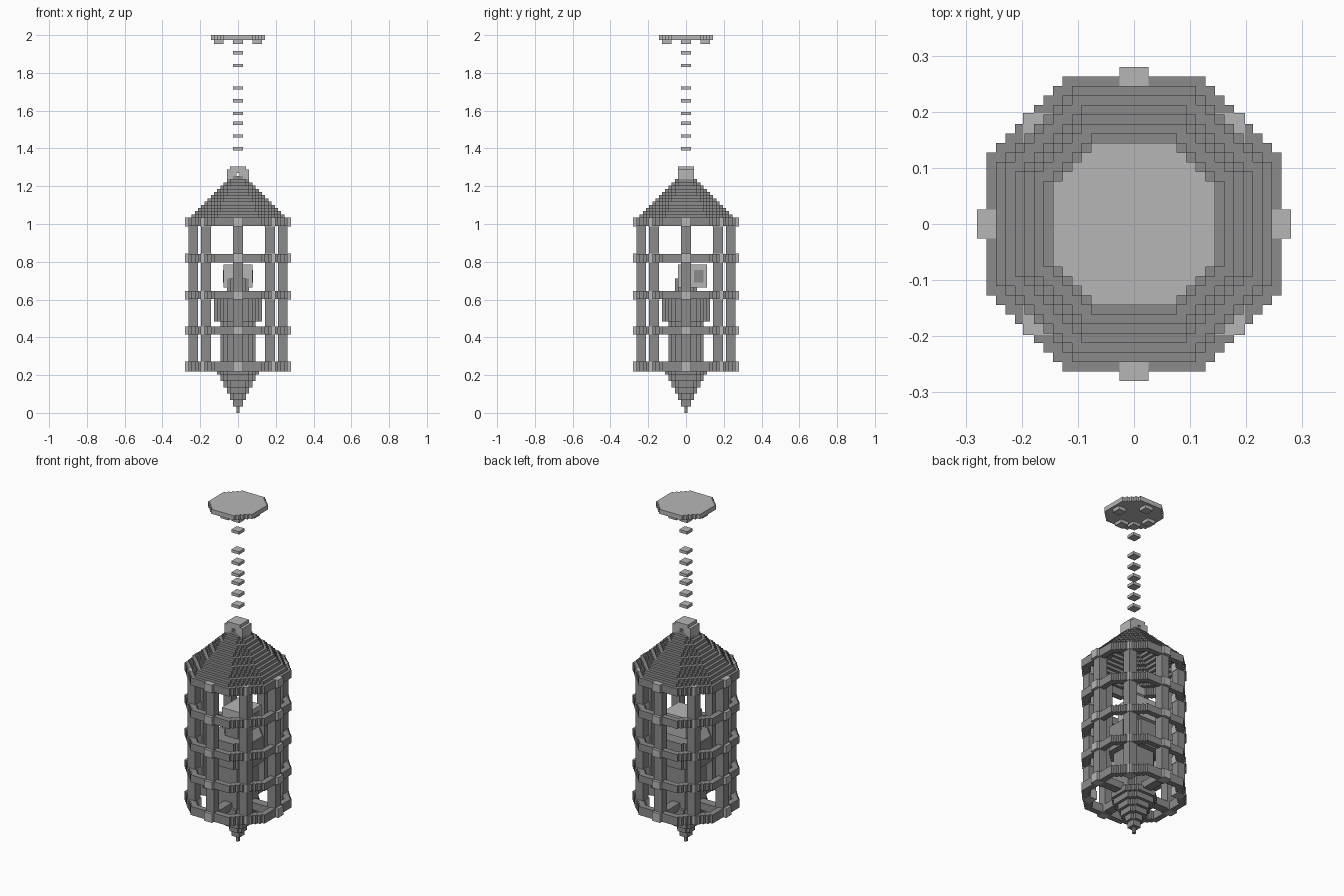
import bpy, bmesh, math
from mathutils import Matrix, Vector

cube = bpy.data.objects.get("Cube")
if cube:
    bpy.data.objects.remove(cube, do_unlink=True)

V = 2 / 118  # size of one block


def material(name, value):
    m = bpy.data.materials.new(name)
    m.use_nodes = True
    colour = (value, value, value, 1)
    m.diffuse_color = colour
    m.node_tree.nodes["Principled BSDF"].inputs["Base Color"].default_value = colour
    return m


IRON = material("dark iron grey", 0.26)
STEEL = material("light steel grey", 0.47)


def octagon(r):
    """Cells of a stepped octagon reaching r blocks from its centre."""
    limit = math.ceil(r * 1.414)
    span = range(-r, r + 1)
    return {(x, y) for x in span for y in span if abs(x) + abs(y) <= limit}


def band(r, thick):
    return octagon(r) - octagon(r - thick) if r > thick + 1 else octagon(r)


def finish(bm, name, mat):
    bmesh.ops.remove_doubles(bm, verts=bm.verts, dist=V / 100)
    bmesh.ops.scale(bm, vec=(V, V, V), verts=bm.verts)
    mesh = bpy.data.meshes.new(name)
    bm.to_mesh(mesh)
    bm.free()
    mesh.materials.append(mat)
    ob = bpy.data.objects.new(name, mesh)
    bpy.context.collection.objects.link(ob)
    return ob


def add_layer(bm, cells, z0, z1):
    """Extrude a set of cells, keeping only the exposed sides."""
    def quad(points):
        bm.faces.new([bm.verts.new(p) for p in points])
    for x, y in cells:
        ring = [(x + a, y + b) for a, b in ((-.5, -.5), (.5, -.5), (.5, .5), (-.5, .5))]
        quad([(*p, z1) for p in ring])
        quad([(*p, z0) for p in reversed(ring)])
        for i, (dx, dy) in enumerate(((0, -1), (1, 0), (0, 1), (-1, 0))):
            if (x + dx, y + dy) not in cells:
                p, q = ring[i], ring[(i + 1) % 4]
                quad([(*p, z0), (*q, z0), (*q, z1), (*p, z1)])


def stack(name, layers, mat):
    bm = bmesh.new()
    for cells, z0, z1 in layers:
        add_layer(bm, cells, z0, z1)
    return finish(bm, name, mat)


def boxes(name, items, mat):
    """Boxes given by centre and size, in blocks."""
    bm = bmesh.new()
    for centre, size in items:
        bmesh.ops.create_cube(bm, size=1, matrix=Matrix.Translation(Vector(centre)) @ Matrix.Diagonal((*size, 1)))
    return finish(bm, name, mat)


# Cage: five hoops, eight bars and the clips where they cross
levels = [(13, 16), (24.5, 27), (35.5, 38), (47, 49.7), (58.3, 61)]
stack("cage_hoops", [(band(15, 2), a, b) for a, b in levels], IRON)
axes = [(1, 0), (0, 1), (-1, 0), (0, -1)]
corners = [(1, 1), (-1, 1), (-1, -1), (1, -1)]
bar_spots = [(14 * x, 14 * y) for x, y in axes] + [(10 * x, 10 * y) for x, y in corners]
boxes("cage_bars", [((x, y, 37), (3, 3, 48)) for x, y in bar_spots], IRON)
clips = []
for a, b in levels:
    mid, high = (a + b) / 2, b - a + 0.1
    clips += [((15 * x, 15 * y, mid), (3, 3, high)) for x, y in axes]
    clips += [((10 * x, 10 * y, mid), (3.3, 3.3, high)) for x, y in corners]
boxes("cage_clips", clips, STEEL)

# Stepped hollow roof and pointed base
stack("roof", [(band(75 - k, 2), k, k + 1) for k in range(61, 74)], IRON)
stack("base_point", [(octagon(k // 2), k, k + 1) for k in range(14)], IRON)
boxes("base_spokes", [((0, 0, 14.5), (28, 3, 2.6)), ((0, 0, 14.5), (3, 28, 2.5))], IRON)

# Pedestal, bowl and small dome inside the cage
stack("pedestal", [(octagon(5), 14, 28.5)], IRON)
stack("bowl", [(octagon(7), 28.5, 37.5)], IRON)
stack("dome", [(octagon(3), 37.5, 42), (octagon(2), 42, 44)], IRON)

# Block behind the dome with a dark patch on each side
boxes("head_block", [((0, 2, 42.8), (9, 9, 7.2))], STEEL)
boxes("side_patches", [((s * 4.55, 4, 42.7), (0.3, 3, 4)) for s in (-1, 1)], IRON)

# Hanging loop on the roof
loop = stack("hanging_loop", [(octagon(3) - octagon(1) | {(-1, -1), (1, -1), (-1, 1), (1, 1)}, -2.5, 2.5)], STEEL)
loop.data.transform(Matrix.Translation((0, 0, 73.5 * V)) @ Matrix.Rotation(math.pi / 2, 4, "X"))

# Chain links and ceiling plate with four studs
boxes("chain_links", [((0, 0, k + .5), (3, 3, 1)) for k in (82, 86, 90, 93, 97, 101, 108, 112)], STEEL)
stack("ceiling_plate", [(octagon(8), 116.4, 118)], STEEL)
boxes("plate_studs", [((6 * x, 6 * y, 116), (3, 3, 1.5)) for x, y in axes], STEEL)
